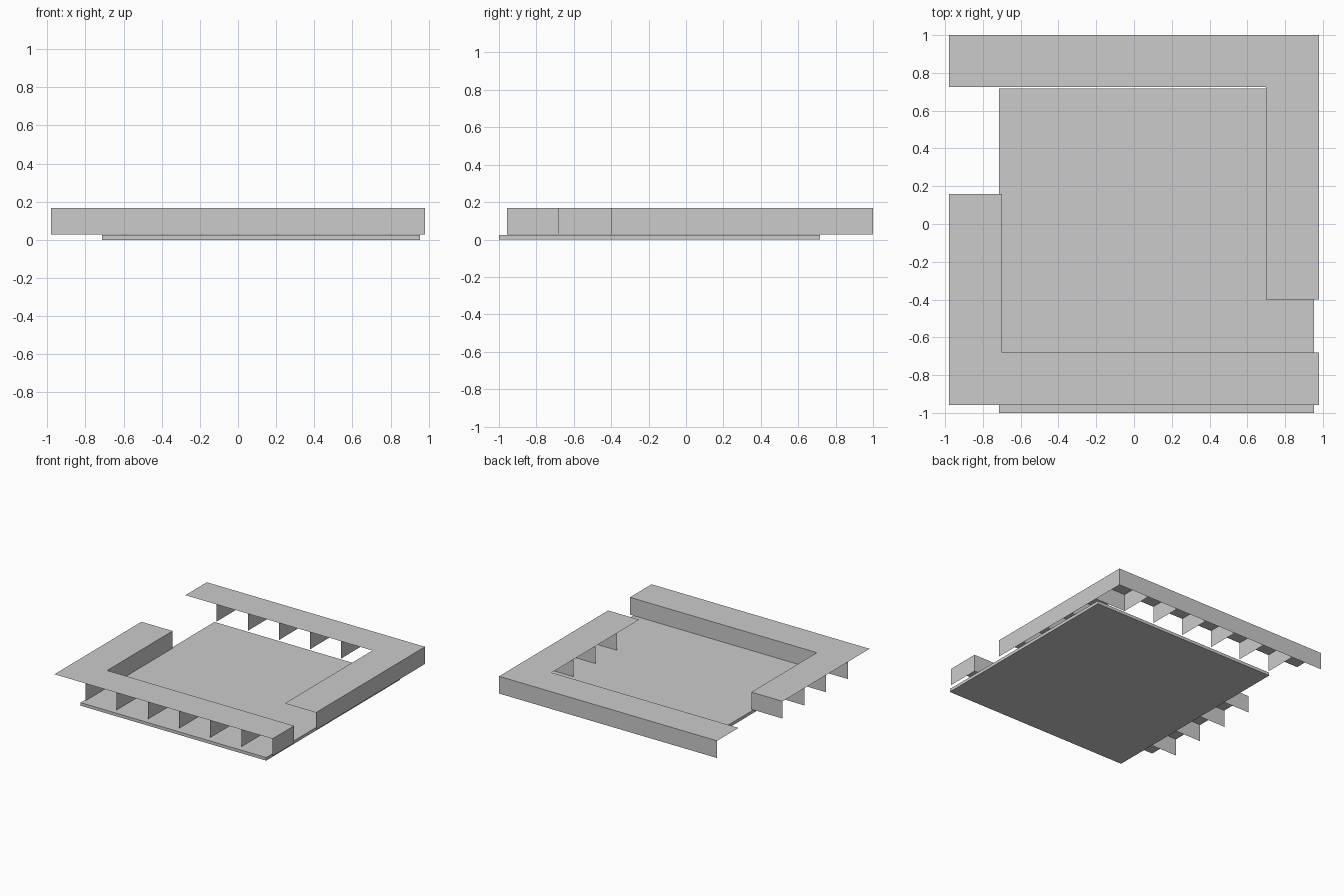
import bpy, bmesh

if "Cube" in bpy.data.objects:
    bpy.data.objects.remove(bpy.data.objects["Cube"])

Z0, Z1 = 0.028, 0.168      # underside and top of the shelf units
STEP = 0.28                # bay width


def finish(bm, name):
    mesh = bpy.data.meshes.new(name)
    bm.to_mesh(mesh)
    bm.free()
    ob = bpy.data.objects.new(name, mesh)
    bpy.context.collection.objects.link(ob)
    return ob


def sheet_name(bm, a, b, facing):
    """Upright thin panel between plan points a and b, facing a plan direction."""
    f = bm.faces.new([bm.verts.new(p) for p in (
        (*a, Z0), (*b, Z0), (*b, Z1), (*a, Z1))])
    f.normal_update()
    if f.normal.x * facing[0] + f.normal.y * facing[1] < 0:
        f.normal_flip()


def panels(name, segments):
    bm = bmesh.new()
    for a, b, facing in segments:
        sheet_name(bm, a, b, facing)
    return finish(bm, name)


def top(name, outline):
    bm = bmesh.new()
    f = bm.faces.new([bm.verts.new((x, y, Z1)) for x, y in outline])
    f.normal_update()
    if f.normal.z < 0:
        f.normal_flip()
    return finish(bm, name)


PX, PY = (1, 0), (0, 1)
X, XI = 0.98, 0.70         # outer and inner side lines

# floor slab
bpy.ops.mesh.primitive_cube_add(size=1, location=(0.12, -0.1415, 0.0125))
floor = bpy.context.object
floor.name = "floor_slab"
floor.scale = (1.667, 1.717, 0.025)

# back L-shaped unit: closed outside, open towards the middle
YB, YI, YE = 1.0, 0.725, -0.40
top("back_counter_top", [(-X, YB), (-X, YI), (XI, YI), (XI, YE), (X, YE), (X, YB)])
panels("back_outer_walls", [((-X, YB), (X, YB), PY), ((X, YE), (X, YB), PX)])
panels("back_dividers",
       [((XI - i * STEP, YI), (XI - i * STEP, YB), PX) for i in range(6)]
       + [((XI, YI - i * STEP), (X, YI - i * STEP), PY) for i in range(4)])

# front L-shaped unit: closed towards the middle, open outside
YF, YI, YE = -0.957, -0.68, 0.16
top("front_counter_top", [(-X, YF), (X, YF), (X, YI), (-XI, YI), (-XI, YE), (-X, YE)])
panels("front_inner_walls", [((-XI, YI), (X, YI), PY), ((-XI, YI), (-XI, YE), PX)])
panels("front_dividers",
       [((X - i * STEP, YF), (X - i * STEP, YI), PX) for i in range(7)]
       + [((-X, YE - i * STEP), (-XI, YE - i * STEP), PY) for i in range(4)])
